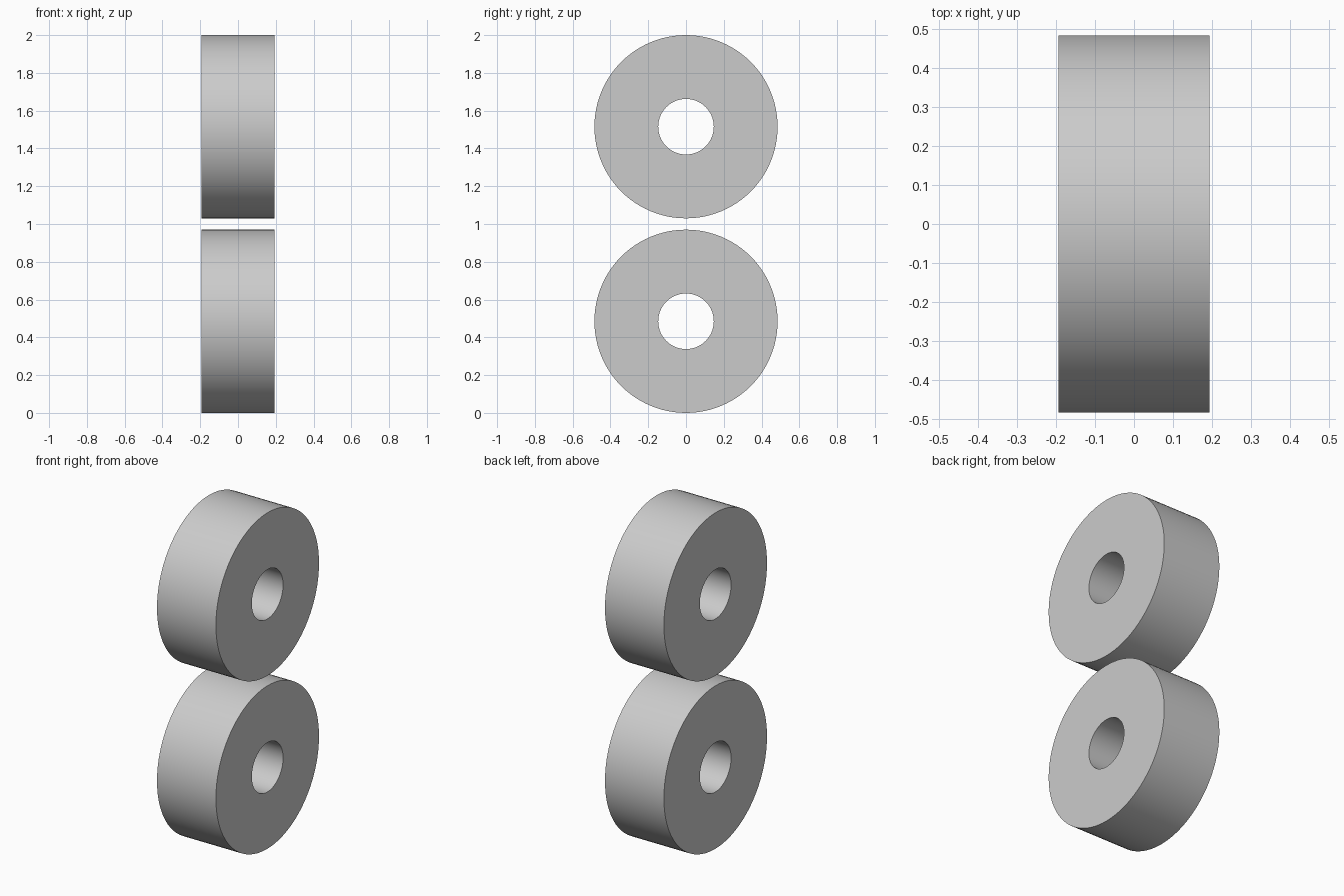
import bpy, bmesh
from math import radians, tau
from mathutils import Matrix, Vector

cube = bpy.data.objects.get("Cube")
if cube:
    bpy.data.objects.remove(cube, do_unlink=True)

OUTER, BORE, HALF_WIDTH, SEGMENTS = 0.485, 0.147, 0.194, 96

grey = bpy.data.materials.new("light_grey")
grey.use_nodes = True
colour = (0.6, 0.6, 0.6, 1)
grey.diffuse_color = colour
grey.node_tree.nodes["Principled BSDF"].inputs["Base Color"].default_value = colour


def make_roller(name, height):
    """Thick ring: a rectangular section spun around the x axis."""
    bm = bmesh.new()
    section = [(-HALF_WIDTH, BORE), (HALF_WIDTH, BORE),
               (HALF_WIDTH, OUTER), (-HALF_WIDTH, OUTER)]
    rings = []
    for i in range(SEGMENTS):
        turn = Matrix.Rotation(tau * i / SEGMENTS, 3, 'X')
        rings.append([bm.verts.new(turn @ Vector((x, 0, r))) for x, r in section])
    for i, ring in enumerate(rings):
        after = rings[(i + 1) % SEGMENTS]
        for j in range(4):
            k = (j + 1) % 4
            bm.faces.new((ring[j], ring[k], after[k], after[j]))
    bmesh.ops.recalc_face_normals(bm, faces=bm.faces)
    mesh = bpy.data.meshes.new(name)
    bm.to_mesh(mesh)
    bm.free()
    mesh.materials.append(grey)
    roller = bpy.data.objects.new(name, mesh)
    roller.location.z = height
    bpy.context.collection.objects.link(roller)
    # Smooth curved walls, crisp rims
    bpy.ops.object.select_all(action='DESELECT')
    roller.select_set(True)
    bpy.context.view_layer.objects.active = roller
    bpy.ops.object.shade_smooth_by_angle(angle=radians(30))


make_roller("lower_roller", OUTER)
make_roller("upper_roller", 2 - OUTER)
